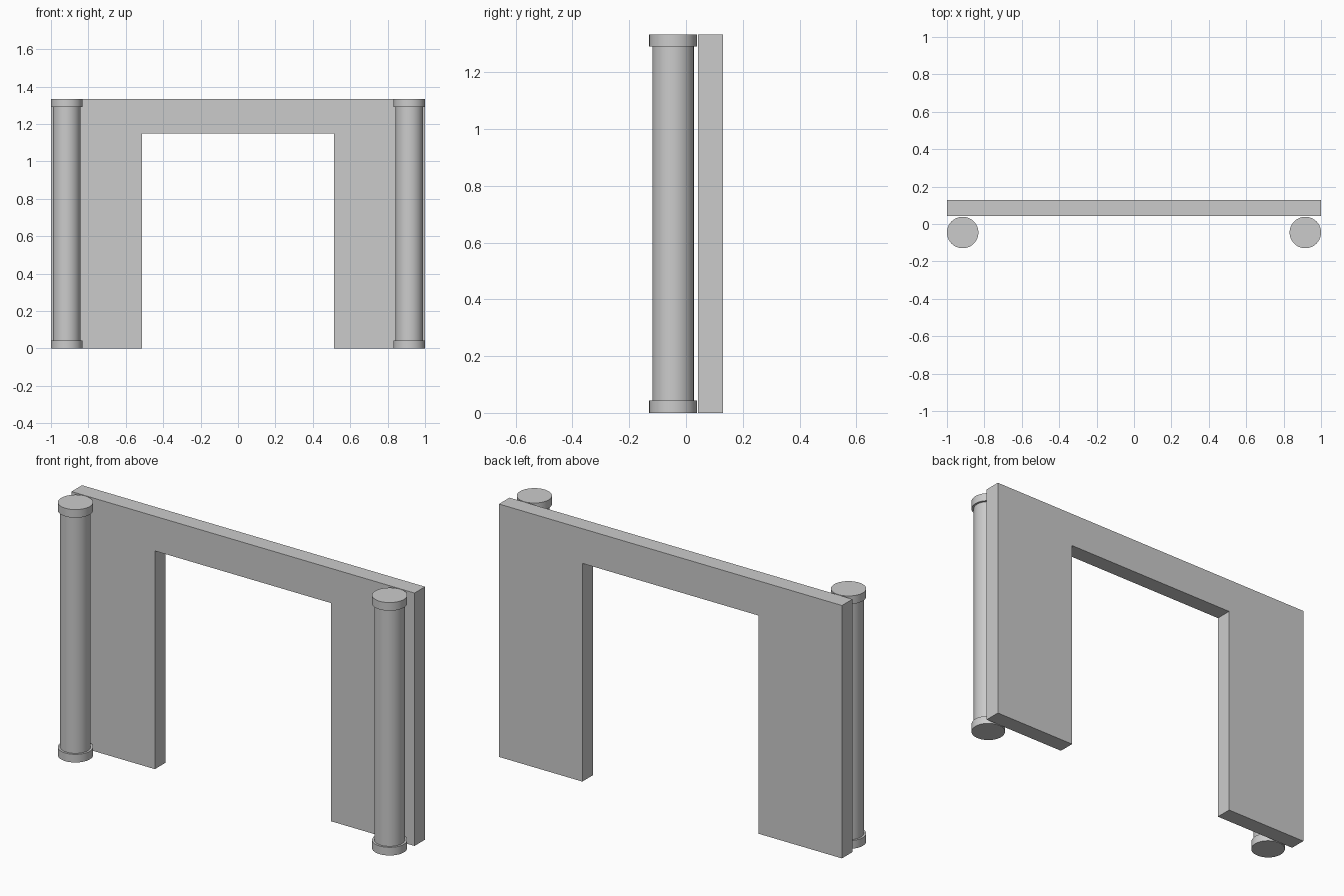
import bpy
import bmesh
import math

if "Cube" in bpy.data.objects:
    bpy.data.objects.remove(bpy.data.objects["Cube"])

H = 1.333           # overall height
CAP_R, CAP_H = 0.084, 0.043
SHAFT_R = 0.073
COL_X, COL_Y = 0.916, -0.0455
WALL_FRONT, WALL_BACK = 0.042, 0.1295
DOOR_X, DOOR_Z = 0.514, 1.15


def disc_column(name, x, radius, z0, z1):
    bpy.ops.mesh.primitive_cylinder_add(
        vertices=64, radius=radius, depth=z1 - z0,
        location=(x, COL_Y, (z0 + z1) / 2))
    obj = bpy.context.object
    obj.name = name
    bpy.ops.object.shade_smooth_by_angle(angle=math.radians(30))
    return obj


# Wall with doorway: outline extruded through its thickness
outline = [(-1, 0), (-DOOR_X, 0), (-DOOR_X, DOOR_Z), (DOOR_X, DOOR_Z),
           (DOOR_X, 0), (1, 0), (1, H), (-1, H)]
bm = bmesh.new()
face = bm.faces.new([bm.verts.new((x, WALL_FRONT, z)) for x, z in outline])
ext = bmesh.ops.extrude_face_region(bm, geom=[face])
moved = [g for g in ext["geom"] if isinstance(g, bmesh.types.BMVert)]
bmesh.ops.translate(bm, verts=moved, vec=(0, WALL_BACK - WALL_FRONT, 0))
bmesh.ops.recalc_face_normals(bm, faces=bm.faces)
mesh = bpy.data.meshes.new("doorway_wall")
bm.to_mesh(mesh)
bm.free()
bpy.context.collection.objects.link(bpy.data.objects.new("doorway_wall", mesh))

# Columns: shaft with a base and a capital, on both sides
for side, sx in (("left", -1), ("right", 1)):
    x = sx * COL_X
    disc_column(f"{side}_column_base", x, CAP_R, 0, CAP_H)
    disc_column(f"{side}_column_shaft", x, SHAFT_R, CAP_H, H - CAP_H)
    disc_column(f"{side}_column_capital", x, CAP_R, H - CAP_H, H)
